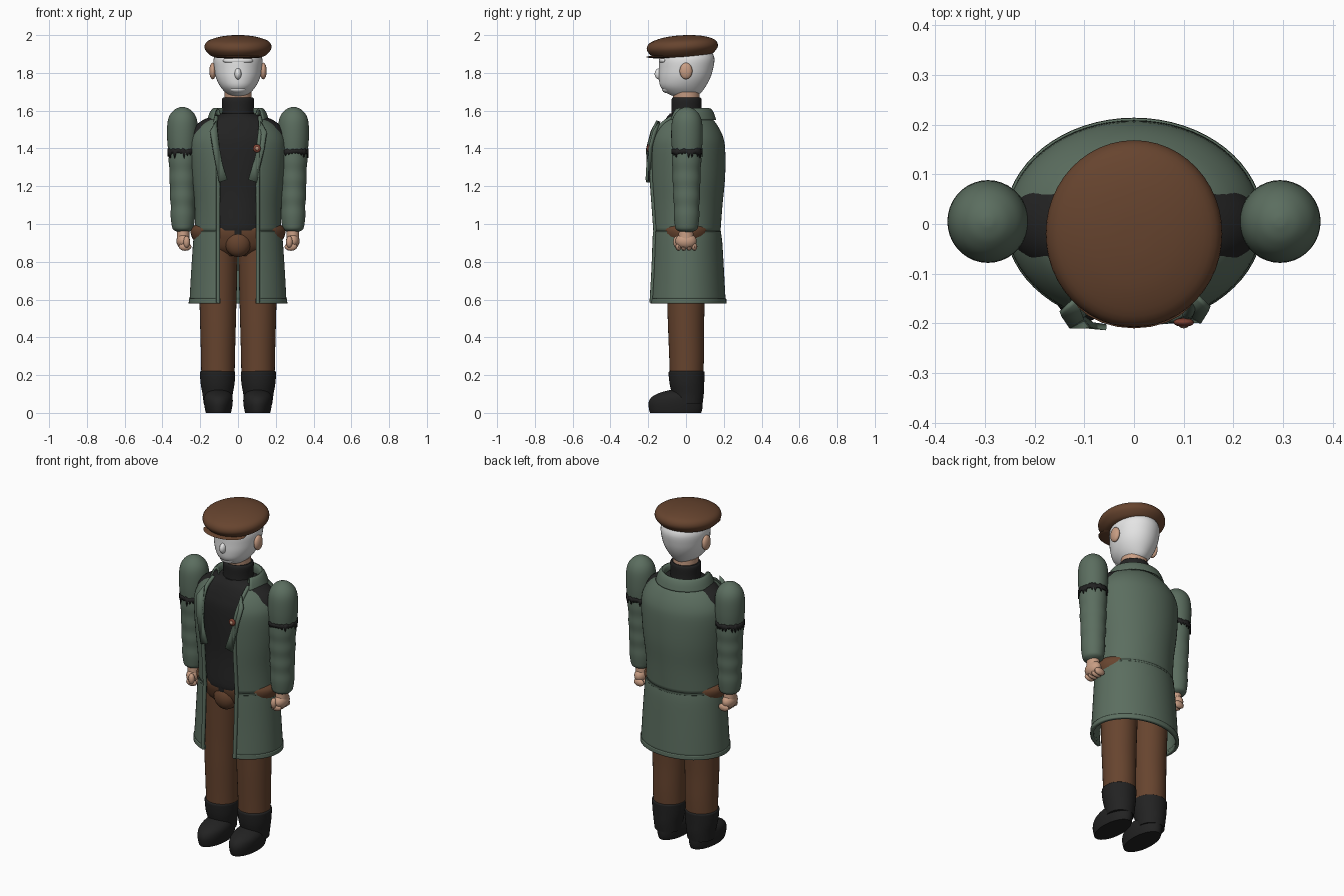
import bpy, bmesh, math, random
from mathutils import Vector

random.seed(4)
if "Cube" in bpy.data.objects:
    bpy.data.objects.remove(bpy.data.objects["Cube"], do_unlink=True)


def material(name, rgb):
    m = bpy.data.materials.new(name)
    m.use_nodes = True
    m.diffuse_color = (*rgb, 1)
    m.node_tree.nodes["Principled BSDF"].inputs["Base Color"].default_value = (*rgb, 1)
    return m


GREEN = material("coat green", (0.105, 0.155, 0.115))
BROWN = material("leather brown", (0.135, 0.058, 0.028))
BLACK = material("soft black", (0.016, 0.016, 0.016))
SKIN = material("skin", (0.58, 0.34, 0.23))
WHITE = material("pale white", (0.78, 0.78, 0.78))
RED = material("badge red", (0.2, 0.05, 0.03))


def finish(name, bm, mat, thick=0.0):
    mesh = bpy.data.meshes.new(name)
    bm.to_mesh(mesh)
    bm.free()
    mesh.materials.append(mat)
    ob = bpy.data.objects.new(name, mesh)
    bpy.context.collection.objects.link(ob)
    bpy.ops.object.select_all(action="DESELECT")
    bpy.context.view_layer.objects.active = ob
    ob.select_set(True)
    bpy.ops.object.shade_smooth_by_angle(angle=math.radians(45))
    if thick:
        mod = ob.modifiers.new("cloth", "SOLIDIFY")
        mod.thickness = thick
    return ob


def smooth_rows(rows, steps):
    """Catmull-Rom interpolation between cross-sections."""
    out = []
    for i in range(len(rows) - 1):
        a, b, c, d = [Vector(rows[min(max(k, 0), len(rows) - 1)]) for k in range(i - 1, i + 3)]
        for s in range(steps):
            t = s / steps
            out.append(0.5 * (2 * b + (c - a) * t + (2 * a - 5 * b + 4 * c - d) * t * t
                              + (3 * b - a - 3 * c + d) * t ** 3))
    return out + [Vector(rows[-1])]


def loft(name, rows, mat, cx=0.0, n=36, steps=4, thick=0.0):
    """Rows are z, centre y, x radius, y radius and, if open, half the front gap."""
    gap = len(rows[0]) == 5
    bm = bmesh.new()
    rings = []
    for r in smooth_rows(rows, steps):
        rx, ry = max(r[2], 0.001), max(r[3], 0.001)
        t0 = math.asin(min(r[4] / rx, 0.99)) if gap else 0
        count = n + 1 if gap else n
        ring = []
        for k in range(count):
            t = t0 + (2 * math.pi - 2 * t0) * k / n
            ring.append(bm.verts.new((cx + rx * math.sin(t), r[1] - ry * math.cos(t), r[0])))
        rings.append(ring)
    for lo, hi in zip(rings, rings[1:]):
        for k in range(n):
            j = (k + 1) % len(lo)
            bm.faces.new((lo[k], lo[j], hi[j], hi[k]))
    if not gap:
        bm.faces.new(rings[0][::-1])
        bm.faces.new(rings[-1])
    return finish(name, bm, mat, thick)


def ball(name, centre, size, mat, seg=24):
    bm = bmesh.new()
    bmesh.ops.create_uvsphere(bm, u_segments=seg, v_segments=seg // 2, radius=1)
    for v in bm.verts:
        v.co = Vector(centre) + v.co * Vector(size)
    return finish(name, bm, mat)


def piping(name, points, radius, mat):
    cu = bpy.data.curves.new(name, "CURVE")
    cu.dimensions = "3D"
    cu.bevel_depth = radius
    cu.bevel_resolution = 2
    cu.use_fill_caps = True
    sp = cu.splines.new("POLY")
    sp.points.add(len(points) - 1)
    for p, co in zip(sp.points, points):
        p.co = (*co, 1)
    cu.materials.append(mat)
    bpy.context.collection.objects.link(bpy.data.objects.new(name, cu))


def edge_point(r, s):
    t = math.asin(r[4] / r[2])
    return (s * r[4], r[1] - r[3] * math.cos(t), r[0])


# Cap
cap = loft("cap", [(-.06, 0, .125, .13), (-.05, 0, .15, .16), (-.015, 0, .177, .188), (.02, 0, .165, .175),
                   (.042, 0, .11, .12), (.052, 0, .05, .055), (.054, 0, 0, 0)], BROWN, n=48)
cap.location = (0, -.02, 1.945)
cap.rotation_euler.x = .06
ball("cap_visor", (0, -.125, 1.884), (.13, .085, .008), BROWN)

# Head
loft("head", [(1.672, -.01, .035, .04), (1.69, -.012, .06, .085), (1.725, -.016, .092, .118),
              (1.77, -.008, .115, .135), (1.82, 0, .126, .143), (1.88, .005, .128, .145),
              (1.93, .005, .1, .12)], WHITE, n=40)
ball("nose", (0, -.14, 1.795), (.018, .026, .03), WHITE)
ball("brow", (0, -.112, 1.865), (.08, .032, .022), WHITE)
ball("chin", (0, -.1, 1.715), (.045, .028, .022), WHITE)
loft("neck", [(1.6, .005, .07, .07), (1.66, .003, .07, .07), (1.7, 0, .072, .072)], SKIN)

# Shirt with rolled collar
loft("shirt", [(.965, 0, .19, .166), (1.0, 0, .19, .168), (1.15, 0, .195, .155), (1.3, 0, .22, .155),
               (1.43, 0, .25, .15), (1.49, 0, .246, .135), (1.53, 0, .215, .12), (1.56, 0, .165, .105),
               (1.585, 0, .09, .085)], BLACK)
loft("shirt_collar", [(1.53, .003, .088, .085), (1.6, .003, .083, .08), (1.655, .003, .086, .08),
                      (1.67, .003, .078, .073)], BLACK)
loft("shirt_tail", [(.945, 0, .06, .166), (.99, 0, .07, .169)], BLACK)

# Trousers
loft("hips", [(.83, 0, .13, .09), (.87, 0, .2, .13), (.915, 0, .236, .15), (.955, 0, .251, .16),
              (.985, 0, .24, .157), (1.02, 0, .19, .13)], BROWN)
ball("trouser_front", (0, -.115, .9), (.07, .055, .075), BROWN)

# Coat
top_rows = [(.955, 0, .228, .182, .105), (1.1, 0, .23, .193, .105), (1.25, .003, .247, .204, .105),
            (1.4, .003, .257, .204, .108), (1.47, .003, .244, .19, .115), (1.53, .003, .2, .158, .12),
            (1.565, .005, .14, .125, .115)]
skirt_rows = [(.585, .005, .257, .205, .105), (.75, .005, .248, .196, .105), (.9, .003, .238, .189, .105),
              (.96, 0, .231, .184, .105)]
loft("coat_body", top_rows, GREEN, n=56, thick=.014)
loft("coat_skirt", skirt_rows, GREEN, n=56, thick=.014)
loft("coat_hem", [(.58, .005, .261, .209, .1), (.605, .005, .26, .208, .1)], GREEN, n=56, thick=.018)
loft("coat_waist_seam", [(.952, 0, .232, .186, .105), (.962, 0, .232, .186, .105)], GREEN, n=56, thick=.008)
loft("coat_collar", [(1.545, .01, .118, .112, .095), (1.585, .01, .118, .108, .1), (1.605, .01, .128, .115, .11),
                     (1.585, .01, .143, .13, .118), (1.55, .01, .156, .142, .124)], GREEN, thick=.008)

for side, s in (("left", 1), ("right", -1)):
    # Coat edges and lapels
    for part, rows in (("body", top_rows), ("skirt", skirt_rows)):
        piping(f"{side}_{part}_edge", [edge_point(r, s) for r in smooth_rows(rows, 3)], .011, GREEN)
    bm = bmesh.new()
    outline = [(.118, -.14, 1.545), (.105, -.175, 1.42), (.082, -.192, 1.32), (.055, -.196, 1.235),
               (.1, -.192, 1.22), (.135, -.194, 1.4), (.15, -.17, 1.49)]
    lapel = bm.faces.new([bm.verts.new((s * x, y - .006, z)) for x, y, z in outline])
    bmesh.ops.triangulate(bm, faces=[lapel])
    finish(f"{side}_lapel", bm, GREEN, .012)

    # Sleeve: rounded upper part, softly rippled lower part
    loft(f"{side}_upper_sleeve",
         [(1.375, .005, .074, .077), (1.45, .005, .081, .083), (1.53, .005, .08, .081), (1.575, .005, .068, .068),
          (1.605, .005, .042, .042), (1.618, .005, .015, .015), (1.62, .005, 0, 0)], GREEN, s * .294, steps=5)
    lower = [(.958, .003, .03, .03), (.972, .003, .052, .056)]
    for i in range(9):
        r = .06 + .0017 * i + (.003 if i % 2 else 0)
        lower.append((1.0 + .047 * i, .003, r, r + .003))
    loft(f"{side}_lower_sleeve", lower, GREEN, s * .292)

    # Frayed band around the sleeve
    bm = bmesh.new()
    n, rings = 56, []
    for high in (False, True):
        ring = []
        for k in range(n):
            t = math.tau * k / n
            z = 1.396 + random.uniform(-.004, .006) if high else 1.376 - (k % 2) * random.uniform(0, .03)
            ring.append(bm.verts.new((s * .294 + .0795 * math.sin(t), .005 - .083 * math.cos(t), z)))
        rings.append(ring)
    for k in range(n):
        j = (k + 1) % n
        bm.faces.new((rings[0][k], rings[0][j], rings[1][j], rings[1][k]))
    finish(f"{side}_sleeve_fray", bm, BLACK, .006)

    # Hand
    loft(f"{side}_wrist", [(.91, 0, .034, .042), (.98, 0, .033, .036)], SKIN, s * .29, n=20)
    ball(f"{side}_palm", (s * .29, 0, .91), (.036, .056, .042), SKIN)
    for i in range(4):
        ball(f"{side}_finger_{i + 1}", (s * .28, -.04 + .028 * i, .88), (.034, .016, .022), SKIN, 12)
    ball(f"{side}_thumb", (s * .272, -.05, .905), (.018, .018, .032), SKIN, 12)

    # Ear
    ball(f"{side}_ear", (s * .134, 0, 1.81), (.018, .034, .044), SKIN)

    # Leg and boot
    loft(f"{side}_trouser_leg",
         [(.19, .003, .088, .088), (.3, .003, .09, .092), (.45, 0, .094, .095), (.6, 0, .098, .1),
          (.75, 0, .102, .106), (.9, 0, .104, .112)], BROWN, s * .106)
    loft(f"{side}_boot_shaft",
         [(.05, .012, .074, .076), (.1, .01, .08, .084), (.15, .005, .089, .091), (.2, .003, .093, .095),
          (.218, .003, .092, .094), (.222, .003, .08, .08)], BLACK, s * .108)
    loft(f"{side}_boot_foot",
         [(0, -.055, .066, .135), (.02, -.055, .071, .141), (.055, -.055, .076, .143), (.085, -.05, .074, .13),
          (.108, -.035, .06, .1), (.122, -.02, .035, .06)], BLACK, s * .104)

# Shoulder-side badge on the lapel
ball("badge", (.1, -.198, 1.4), (.021, .009, .022), RED, 16)
ball("badge_centre", (.1, -.206, 1.4), (.009, .004, .01), SKIN, 12)
